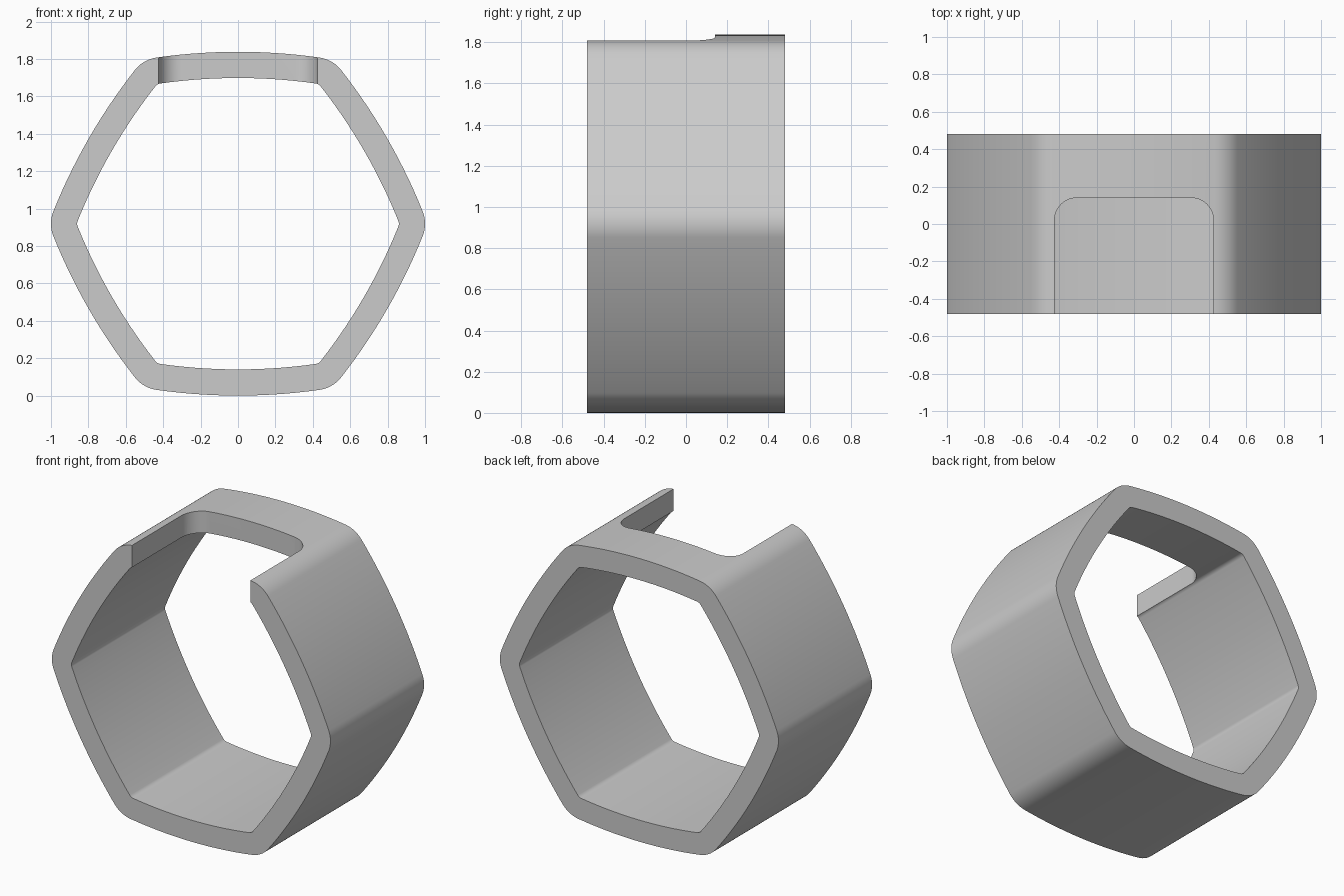
import bpy
import bmesh
from math import sin, cos, asin, sqrt, radians, pi

cube = bpy.data.objects.get("Cube")
if cube:
    bpy.data.objects.remove(cube, do_unlink=True)

# Main dimensions
SIDE_R = 3.1        # radius of each bulged side
CORNER_R = 0.18     # outer corner radius
WALL = 0.14
HALF_DEPTH = 0.48
NOTCH_X, NOTCH_Y, NOTCH_R = 0.425, 0.14, 0.12

# Bulged hexagon geometry: side arcs run tangent into the corner arcs
corner_dist = 1 - CORNER_R
half_w = corner_dist * sin(pi / 6)
side_dist = sqrt((SIDE_R - CORNER_R) ** 2 - half_w ** 2) - corner_dist * cos(pi / 6)
side_half = asin(half_w / (SIDE_R - CORNER_R))
HEIGHT = SIDE_R - side_dist

material = bpy.data.materials.new("plain grey")
material.use_nodes = True
grey = (0.6, 0.6, 0.6, 1)
material.diffuse_color = grey
material.node_tree.nodes["Principled BSDF"].inputs["Base Color"].default_value = grey


def arc(cx, cz, r, start, end, steps):
    return [(cx + r * cos(start + (end - start) * i / steps),
             cz + r * sin(start + (end - start) * i / steps)) for i in range(steps)]


def hexagon(inset):
    """Outline of the bulged hexagon, moved inward by inset."""
    points = []
    for k in range(6):
        mid = radians(30 + 60 * k)
        corner = mid + pi / 6
        points += arc(-side_dist * cos(mid), HEIGHT - side_dist * sin(mid),
                      SIDE_R - inset, mid - side_half, mid + side_half, 14)
        points += arc(corner_dist * cos(corner), HEIGHT + corner_dist * sin(corner),
                      CORNER_R - inset, mid + side_half, mid + pi / 3 - side_half, 12)
    return points


def make_object(name, bm):
    bmesh.ops.recalc_face_normals(bm, faces=bm.faces)
    mesh = bpy.data.meshes.new(name)
    bm.to_mesh(mesh)
    bm.free()
    mesh.materials.append(material)
    ob = bpy.data.objects.new(name, mesh)
    bpy.context.collection.objects.link(ob)
    return ob


# Hollow ring: four loops (outer and inner, front and back) bridged with quads
bm = bmesh.new()
outer, inner = hexagon(0), hexagon(WALL)
loops = [[bm.verts.new((x, y, z)) for x, z in outline]
         for outline, y in ((outer, -HALF_DEPTH), (outer, HALF_DEPTH),
                            (inner, HALF_DEPTH), (inner, -HALF_DEPTH))]
count = len(outer)
for a, b in zip(loops, loops[1:] + loops[:1]):
    for i in range(count):
        j = (i + 1) % count
        bm.faces.new((a[i], a[j], b[j], b[i]))
ring = make_object("hexagonal_ring", bm)

# Notch cutter: rounded at the back, open through the front
outline = [(-NOTCH_X, -1), (NOTCH_X, -1)]
cx, cy = NOTCH_X - NOTCH_R, NOTCH_Y - NOTCH_R
outline += arc(cx, cy, NOTCH_R, 0, pi / 2, 12) + [(cx, NOTCH_Y)]
outline += arc(-cx, cy, NOTCH_R, pi / 2, pi, 12) + [(-NOTCH_X, cy)]
bm = bmesh.new()
base = bm.faces.new([bm.verts.new((x, y, HEIGHT)) for x, y in outline])
top = bmesh.ops.extrude_face_region(bm, geom=[base])["geom"]
bmesh.ops.translate(bm, vec=(0, 0, 2),
                    verts=[v for v in top if isinstance(v, bmesh.types.BMVert)])
cutter = make_object("notch_cutter", bm)
cutter.hide_render = True

# Cut the notch and keep the finished mesh
cut = ring.modifiers.new("notch", "BOOLEAN")
cut.operation = "DIFFERENCE"
cut.solver = "EXACT"
cut.object = cutter
depsgraph = bpy.context.evaluated_depsgraph_get()
finished = bpy.data.meshes.new_from_object(ring.evaluated_get(depsgraph))
ring.modifiers.clear()
ring.data = finished
bpy.data.objects.remove(cutter, do_unlink=True)

# Smooth curved walls, keep the rims sharp
bpy.ops.object.select_all(action="DESELECT")
ring.select_set(True)
bpy.context.view_layer.objects.active = ring
bpy.ops.object.shade_smooth_by_angle(angle=radians(30))
